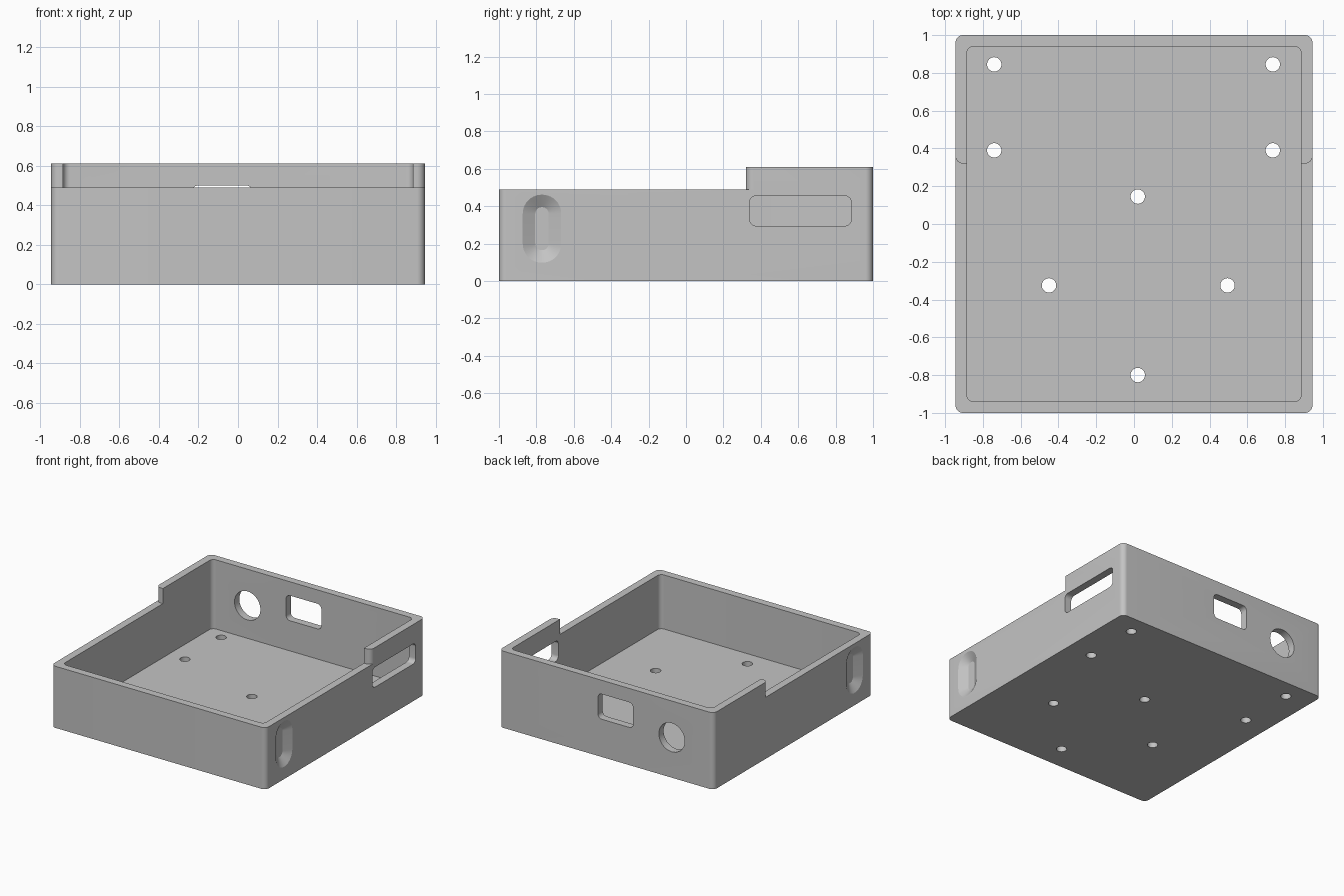
import bpy
import bmesh
from math import sin, cos, pi, radians

cube = bpy.data.objects.get("Cube")
if cube:
    bpy.data.objects.remove(cube, do_unlink=True)

HX, HY, HIGH, LOW = 0.945, 1.0, 0.61, 0.49   # half sizes, rear and front heights
WALL, FLOOR, STEP_Y, R = 0.06, 0.06, 0.32, 0.04

grey = bpy.data.materials.new("plain grey")
grey.use_nodes = True
grey.diffuse_color = (0.55, 0.55, 0.55, 1)
grey.node_tree.nodes["Principled BSDF"].inputs["Base Color"].default_value = (0.55, 0.55, 0.55, 1)


def arc(cx, cy, r, start, end, n=10):
    angles = [radians(start + (end - start) * i / n) for i in range(n + 1)]
    return [(cx + r * cos(a), cy + r * sin(a)) for a in angles]


def rounded(cx, cy, hw, hh, r):
    """Outline of a rounded rectangle given by its centre and half sizes."""
    a, b = hw - r, hh - r
    corners = [(a, b), (-a, b), (-a, -b), (a, -b)]
    return [p for k, (x, y) in enumerate(corners)
            for p in arc(cx + x, cy + y, r, 90 * k, 90 * k + 90)]


def circle(cx, cy, r):
    return arc(cx, cy, r, 0, 360, 40)[:-1]


def on_floor(u, v, d):
    return (u, v, d)


def on_back(u, v, d):
    return (u, d, v)


def on_side(u, v, d):
    return (d, u, v)


def loft(name, place, layers):
    """Closed solid through (outline, depth) layers."""
    bm = bmesh.new()
    rings = [[bm.verts.new(place(u, v, d)) for u, v in outline] for outline, d in layers]
    for low, high in zip(rings, rings[1:]):
        n = len(low)
        for i in range(n):
            j = (i + 1) % n
            bm.faces.new((low[i], low[j], high[j], high[i]))
    bm.faces.new(rings[0])
    bm.faces.new(rings[-1])
    bmesh.ops.recalc_face_normals(bm, faces=bm.faces)
    mesh = bpy.data.meshes.new(name)
    bm.to_mesh(mesh)
    bm.free()
    mesh.materials.append(grey)
    obj = bpy.data.objects.new(name, mesh)
    bpy.context.collection.objects.link(obj)
    return obj


# Outer block
tray = loft("tray", on_floor, [(rounded(0, 0, HX, HY, R), 0), (rounded(0, 0, HX, HY, R), HIGH)])
bpy.context.view_layer.objects.active = tray
tray.select_set(True)


def cut(place, *layers):
    cutter = loft("cutter", place, layers)
    cutter.hide_render = True
    mod = tray.modifiers.new("cut", 'BOOLEAN')
    mod.operation = 'DIFFERENCE'
    mod.solver = 'EXACT'
    mod.object = cutter
    bpy.ops.object.modifier_apply(modifier=mod.name)
    bpy.data.objects.remove(cutter, do_unlink=True)


def punch(place, outline, near, far):
    cut(place, (outline, near), (outline, far))


# Lowered front rim, with rounded outer corners on the raised rear part
right_half = [(1.2, -1.2), (1.2, STEP_Y + R)] + arc(HX - R, STEP_Y + R, R, 0, -90)
left_half = [(-x, y) for x, y in reversed(right_half)]
punch(on_floor, right_half + left_half, LOW, 0.8)

# Inside of the tray
punch(on_floor, rounded(0, 0, HX - WALL, HY - WALL, 0.035), FLOOR, 0.8)

# Screw holes in the floor
holes = [(x, y) for x in (-0.74, 0.735) for y in (0.845, 0.39)]
holes += [(0.02, 0.145), (-0.45, -0.325), (0.495, -0.325), (0.02, -0.8)]
for x, y in holes:
    punch(on_floor, circle(x, y, 0.038), -0.1, 0.1)

# Round and rectangular ports in the back wall
punch(on_back, circle(-0.575, 0.32, 0.114), 0.9, 1.1)
punch(on_back, rounded(-0.08, 0.4, 0.155, 0.1, 0.035), 0.9, 1.1)

# Long slot in one side wall
punch(on_side, rounded(0.612, 0.375, 0.272, 0.08, 0.035), 0.85, 1.05)

# Tapered blind recess near the front of both side walls
inner = rounded(-0.77, 0.28, 0.036, 0.115, 0.035)
outer = rounded(-0.77, 0.28, 0.103, 0.182, 0.102)
for side in (1, -1):
    cut(on_side, (inner, side * (HX - 0.04)), (outer, side * HX), (outer, side * (HX + 0.05)))

bpy.ops.object.shade_smooth_by_angle(angle=radians(30))
